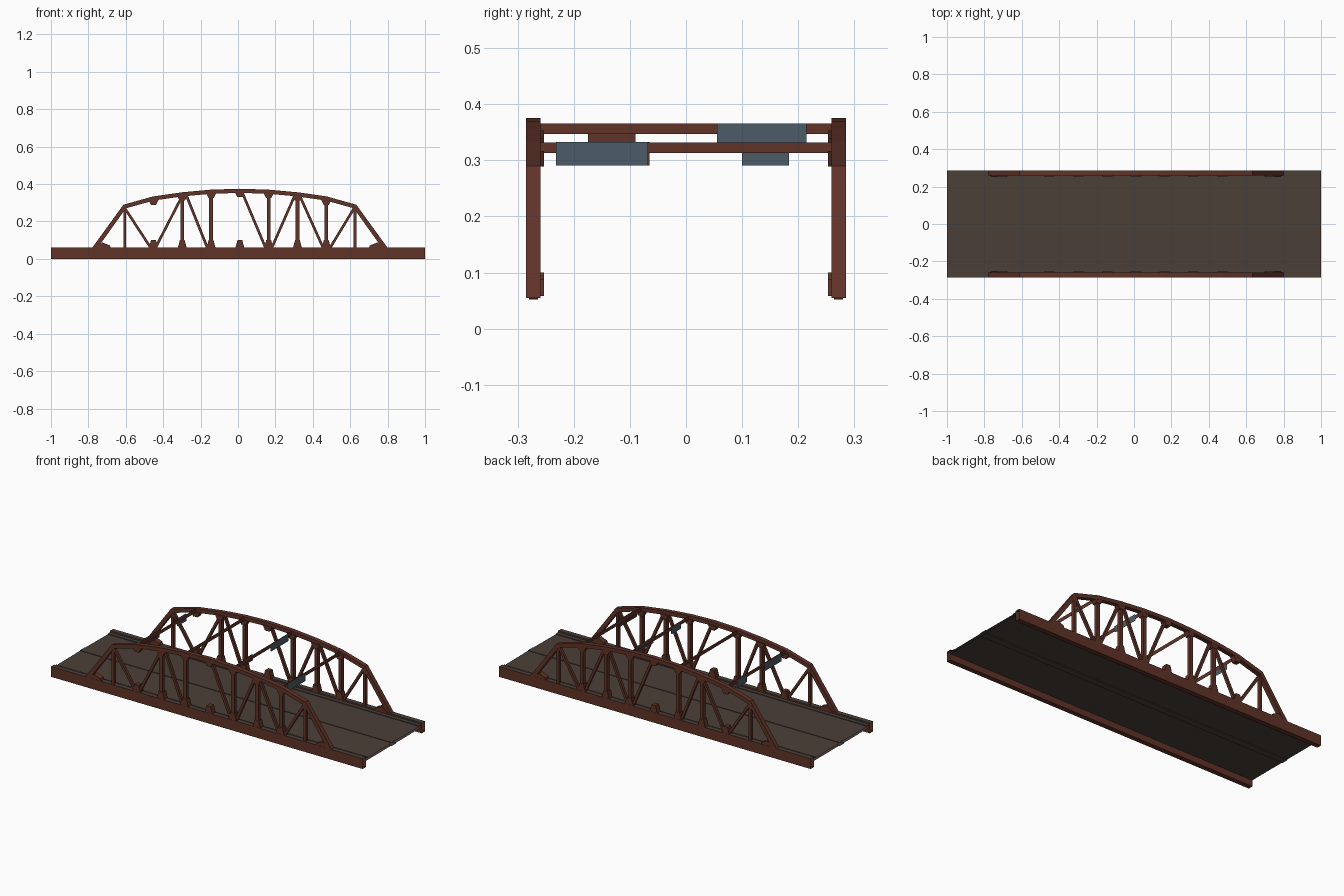
import bpy, math
from mathutils import Vector

if "Cube" in bpy.data.objects:
    bpy.data.objects.remove(bpy.data.objects["Cube"])

def material(name, rgb):
    m = bpy.data.materials.new(name)
    m.diffuse_color = (*rgb, 1)
    m.use_nodes = True
    m.node_tree.nodes["Principled BSDF"].inputs["Base Color"].default_value = m.diffuse_color
    return m

RUST = material("rust_red_steel", (0.115, 0.033, 0.021))
DECK = material("grey_brown_road", (0.070, 0.050, 0.040))
BLUE = material("slate_blue_sign", (0.072, 0.107, 0.138))

def mesh(name, verts, faces, mats, rule=None):
    me = bpy.data.meshes.new(name)
    me.from_pydata(verts, [], faces)
    for m in mats:
        me.materials.append(m)
    if rule:
        for p in me.polygons:
            p.material_index = rule(p)
    ob = bpy.data.objects.new(name, me)
    bpy.context.collection.objects.link(ob)
    return ob

def sweep_x(name, profile, mats, rule=None):
    """Closed (y, z) profile run along the bridge, ends left open."""
    n = len(profile)
    v = [(x, y, z) for x in (-1, 1) for y, z in profile]
    f = [(i, (i + 1) % n, n + (i + 1) % n, n + i) for i in range(n)]
    return mesh(name, v, f, mats, rule)

def prism(name, outline, y0, y1):
    """Anticlockwise (x, z) outline given thickness in y."""
    n = len(outline)
    v = [(x, y, z) for y in (y0, y1) for x, z in outline]
    f = [tuple(range(n)), tuple(range(2 * n - 1, n - 1, -1))]
    f += [(i, n + i, n + (i + 1) % n, (i + 1) % n) for i in range(n)]
    return mesh(name, v, f, [RUST])

def bar(name, a, b, w, y0, y1):
    a, b = Vector(a), Vector(b)
    d = (b - a).normalized()
    s = Vector((-d.y, d.x)) * w / 2
    return prism(name, [a - s, b - s, b + s, a + s], y0, y1)

def card(name, x, y0, y1, z0, z1, front, back):
    """Thin two-sided plate facing +x and -x."""
    v = []
    for px in (x + 0.002, x - 0.002):
        v += [(px, y0, z0), (px, y1, z0), (px, y1, z1), (px, y0, z1)]
    return mesh(name, v, [(0, 1, 2, 3), (7, 6, 5, 4)], [front, back],
                lambda p: 0 if p.center.x > x else 1)

# Road deck with curbs and a low centre strip
half = [(0.257, 0.06), (0.257, 0.052), (0.235, 0.052), (0.235, 0.048),
        (0.02, 0.050), (0.02, 0.053)]
top = half + [(-y, z) for y, z in reversed(half)]
sweep_x("road_deck", top + [(-0.257, 0.036), (-0.02, 0.036), (-0.02, 0.032),
        (0.02, 0.032), (0.02, 0.036), (0.257, 0.036)], [DECK])

# Edge girders: road-coloured top, rust sides
for side, s in (("front", -1), ("back", 1)):
    y0, y1 = sorted((s * 0.257, s * 0.285))
    sweep_x(side + "_girder", [(y0, 0), (y0, 0.06), (y1, 0.06), (y1, 0)],
            [RUST, DECK], lambda p: 1 if p.center.z > 0.055 else 0)

# Truss node layout
MID, STEP = 0.01, 0.154
HEIGHT = [0.364, 0.359, 0.345, 0.323, 0.280]
def node(i):
    return MID + i * STEP
chord = [(-0.768, 0.055)] + [(node(i), HEIGHT[abs(i)]) for i in range(-4, 5)] + [(0.788, 0.055)]

def chord_outline(t):
    up, low = [], []
    n = len(chord)
    for i, p in enumerate(chord):
        p = Vector(p)
        if i in (0, n - 1):
            o = Vector((t * 1.35, 0)) * (-1 if i == 0 else 1)
        else:
            d1 = (p - Vector(chord[i - 1])).normalized()
            d2 = (Vector(chord[i + 1]) - p).normalized()
            n1, n2 = Vector((-d1.y, d1.x)), Vector((-d2.y, d2.x))
            m = (n1 + n2).normalized()
            o = m * t / m.dot(n1)
        up.append(p + o)
        low.append(p - o)
    return up, low

DIAGS = [(-4, -3.08, 0), (-2, -2.94, 0), (-1.85, -1.12, 0), (0.08, 0.9, 0),
         (1.9, 1.1, 0), (2.08, 2.9, 0), (3.97, 3.12, 0)]

for side, s in (("front", -1), ("back", 1)):
    def ys(a, b):
        return sorted((s * a, s * b))
    # Arched top chord with sloping ends
    up, low = chord_outline(0.011)
    n = len(up)
    y0, y1 = ys(0.259, 0.285)
    v = [(p.x, y, p.y) for row, y in ((low, y0), (up, y0), (up, y1), (low, y1)) for p in row]
    f = [(r * n + i, r * n + i + 1, (r + 1) % 4 * n + i + 1, (r + 1) % 4 * n + i)
         for r in range(4) for i in range(n - 1)]
    f = [tuple(reversed(q)) for q in f]
    mesh(side + "_top_chord", v, f, [RUST])
    # Vertical posts
    for i in (-4, -2, -1, 1, 2, 3, 4):
        w = 0.015 if abs(i) == 4 else 0.02
        bar(side + "_post", (node(i), 0.058), (node(i), HEIGHT[abs(i)] - 0.004), w, *ys(0.262, 0.282))
    # Diagonals
    for a, b, _ in DIAGS:
        zt = HEIGHT[min(4, round(abs(a)))] - 0.008
        bar(side + "_diagonal", (node(a), zt), (node(b), 0.056), 0.014, *ys(0.264, 0.280))
    # Gusset plates at the foot and head of the panels
    for i in range(-3, 4):
        x, h = node(i), HEIGHT[abs(i)]
        prism(side + "_foot_gusset", [(x - 0.024, 0.058), (x + 0.024, 0.058),
              (x + 0.013, 0.1), (x - 0.013, 0.1)], *ys(0.253, 0.284))
        prism(side + "_head_gusset", [(x - 0.014, h - 0.034), (x + 0.014, h - 0.034),
              (x + 0.028, h - 0.006), (x - 0.028, h - 0.006)], *ys(0.253, 0.284))
    # End gussets beside the sloping ends
    for e in (-1, 1):
        q = [(MID + e * d, z) for d, z in ((0.775, 0.058), (0.690, 0.058), (0.695, 0.072), (0.735, 0.088))]
        prism(side + "_end_gusset", q if e < 0 else q[::-1], *ys(0.253, 0.284))

# Overhead cross beams
for i in (-3, -1, 1, 3):
    z = 0.313 if abs(i) == 3 else 0.347
    card("cross_beam", node(i), -0.26, 0.26, z, z + 0.019, RUST, RUST)

# Hanging sign plates: node, sign facing, y range, z range, front and back colours
for i, dx, y0, y1, z0, z1, fr, bk in (
        (3, 0.008, -0.232, -0.068, 0.291, 0.333, BLUE, RUST),
        (1, 0.008, 0.055, 0.215, 0.331, 0.366, BLUE, BLUE),
        (1, -0.008, -0.175, -0.09, 0.331, 0.366, RUST, BLUE),
        (-3, -0.008, 0.1, 0.184, 0.291, 0.333, BLUE, BLUE),
        (-3, -0.008, -0.215, -0.065, 0.291, 0.333, RUST, BLUE)):
    card("sign_plate", node(i) + dx, y0, y1, z0, z1, fr, bk)

# Make solid parts face outwards
import bmesh
for ob in bpy.data.objects:
    if "sign" in ob.name or "beam" in ob.name:
        continue
    bm = bmesh.new()
    bm.from_mesh(ob.data)
    bmesh.ops.recalc_face_normals(bm, faces=bm.faces)
    bm.to_mesh(ob.data)
    bm.free()
